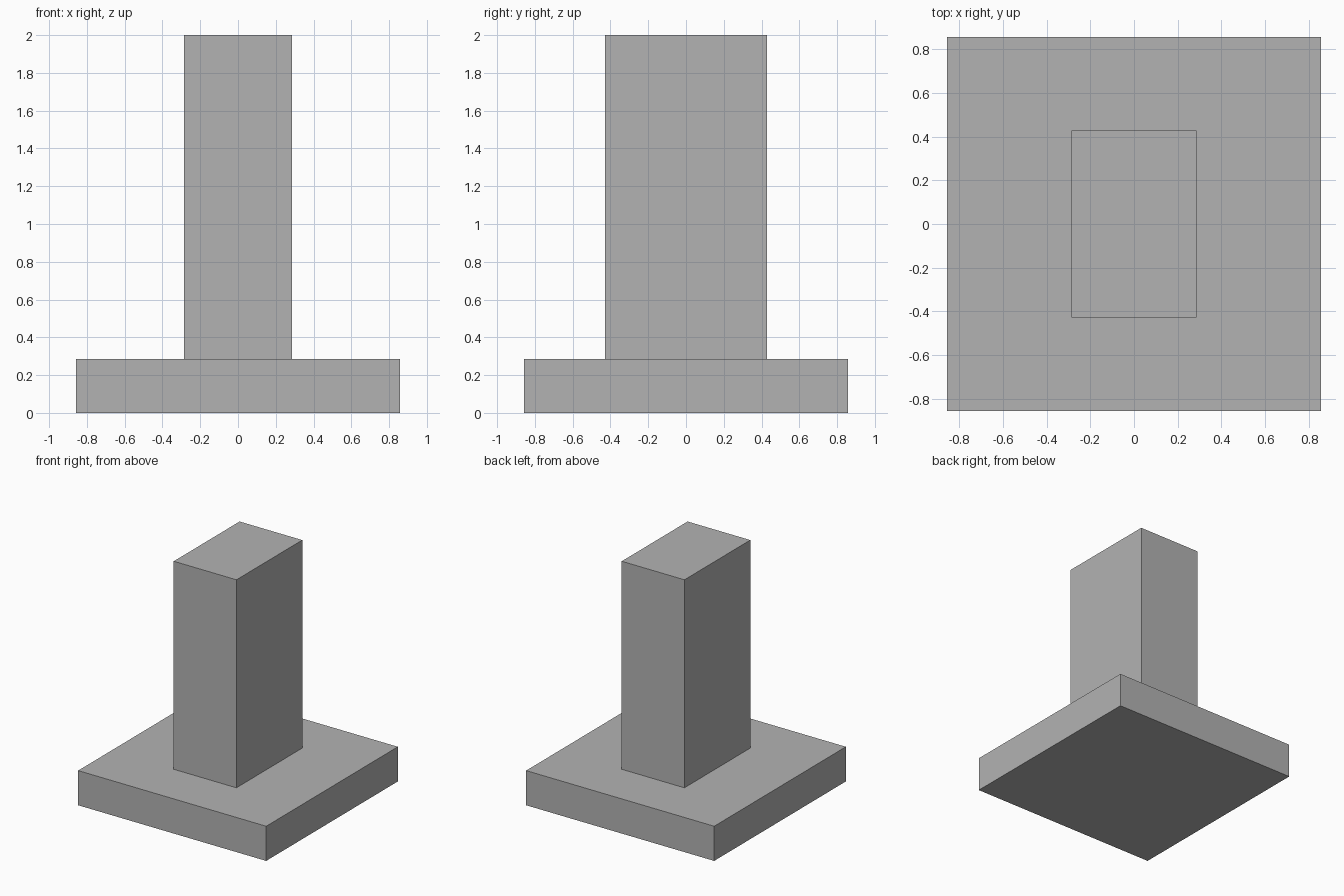
import bpy

default_cube = bpy.data.objects.get("Cube")
if default_cube:
    bpy.data.objects.remove(default_cube, do_unlink=True)

UNIT = 2 / 7  # slab thickness; every dimension is a multiple of it

# Single plain grey
grey = bpy.data.materials.new("plain_grey")
grey.use_nodes = True
colour = (0.45, 0.45, 0.45, 1)
grey.diffuse_color = colour
grey.node_tree.nodes["Principled BSDF"].inputs["Base Color"].default_value = colour


def block(name, width, depth, height, bottom):
    """Box centred on the z axis, sized in units."""
    bpy.ops.mesh.primitive_cube_add(size=1, location=(0, 0, (bottom + height / 2) * UNIT))
    obj = bpy.context.object
    obj.name = name
    obj.scale = (width * UNIT, depth * UNIT, height * UNIT)
    bpy.ops.object.transform_apply(location=False, rotation=False, scale=True)
    obj.data.materials.append(grey)
    return obj


# Square footing slab with a rectangular column on it
block("footing", 6, 6, 1, 0)
block("column", 2, 3, 6, 1)
